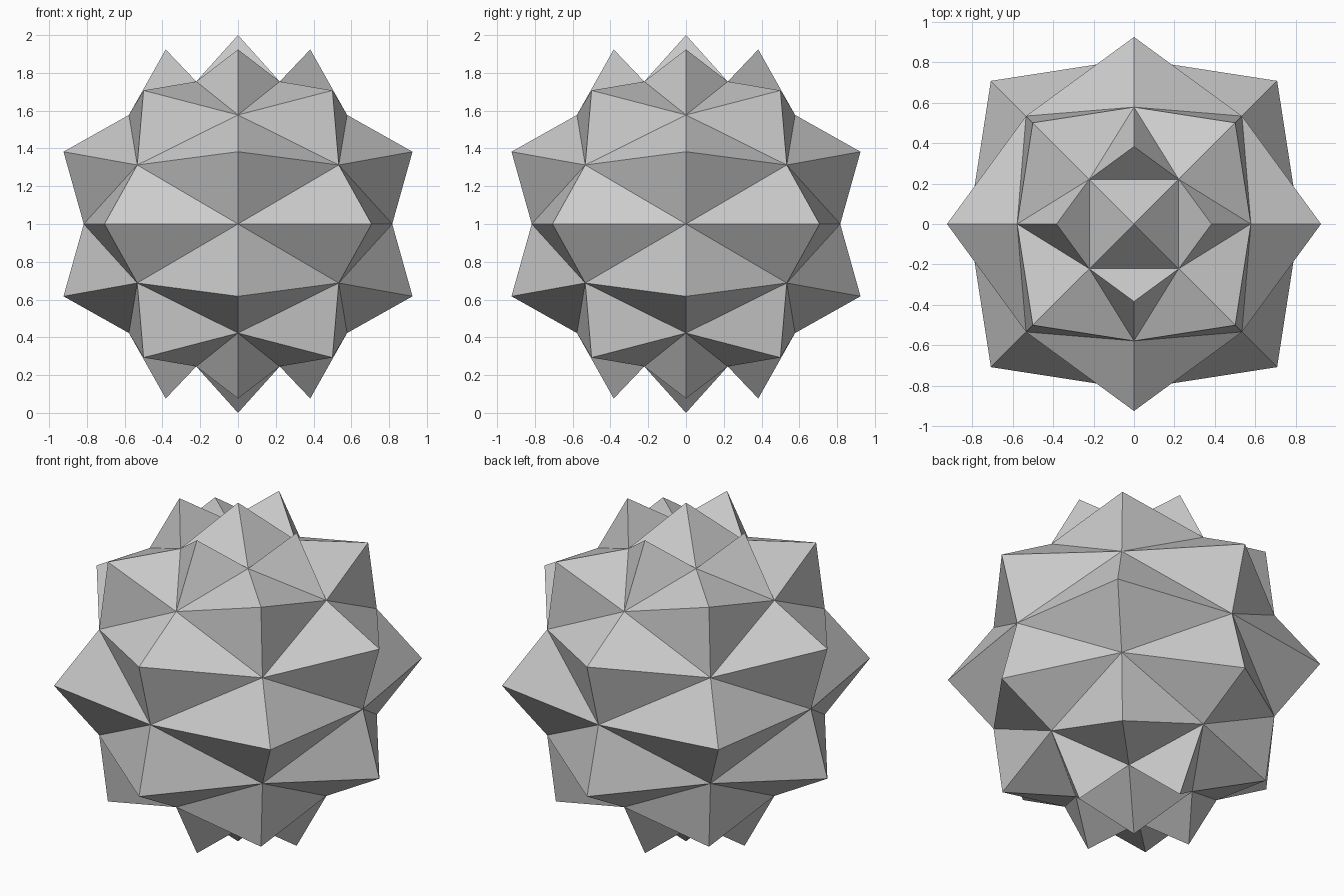
import bpy, bmesh, math

if "Cube" in bpy.data.objects:
    bpy.data.objects.remove(bpy.data.objects["Cube"])

SEG, RINGS = 8, 8
INNER = math.sqrt(2 / 3)      # radius of the valley corners; spike tips lie at 1

bm = bmesh.new()


def is_tip(i, j):
    return (i + j) % 2 == 1


def corner(i, j):
    """Point on ring i, spoke j: tips and valleys alternate like a chessboard."""
    r = 1.0 if is_tip(i, j) else INNER
    t, p = math.pi * i / RINGS, 2 * math.pi * j / SEG
    return bm.verts.new((r * math.sin(t) * math.cos(p),
                         r * math.sin(t) * math.sin(p),
                         1 + r * math.cos(t)))


top = bm.verts.new((0, 0, 2))
bottom = bm.verts.new((0, 0, 0))
grid = {i: [corner(i, j) for j in range(SEG)] for i in range(1, RINGS)}

# Bands between rings: each cell is folded along its valley-to-valley diagonal
for i in range(1, RINGS - 1):
    for j in range(SEG):
        k = (j + 1) % SEG
        a, b, c, d = grid[i][j], grid[i + 1][j], grid[i + 1][k], grid[i][k]
        if is_tip(i, j):
            a, b, c, d = b, c, d, a
        bm.faces.new((a, b, c))
        bm.faces.new((a, c, d))

# Caps: a four-sided spike at each pole, ringed by four folded triangles
for pole, i in ((top, 1), (bottom, RINGS - 1)):
    for j in range(0, SEG, 2):
        left, tip, right = grid[i][j - 1], grid[i][j], grid[i][j + 1]
        bm.faces.new((pole, left, right))
        bm.faces.new((left, tip, right))

bmesh.ops.recalc_face_normals(bm, faces=bm.faces)
mesh = bpy.data.meshes.new("spiked_ball")
bm.to_mesh(mesh)
bm.free()
bpy.context.collection.objects.link(bpy.data.objects.new("spiked_ball", mesh))
